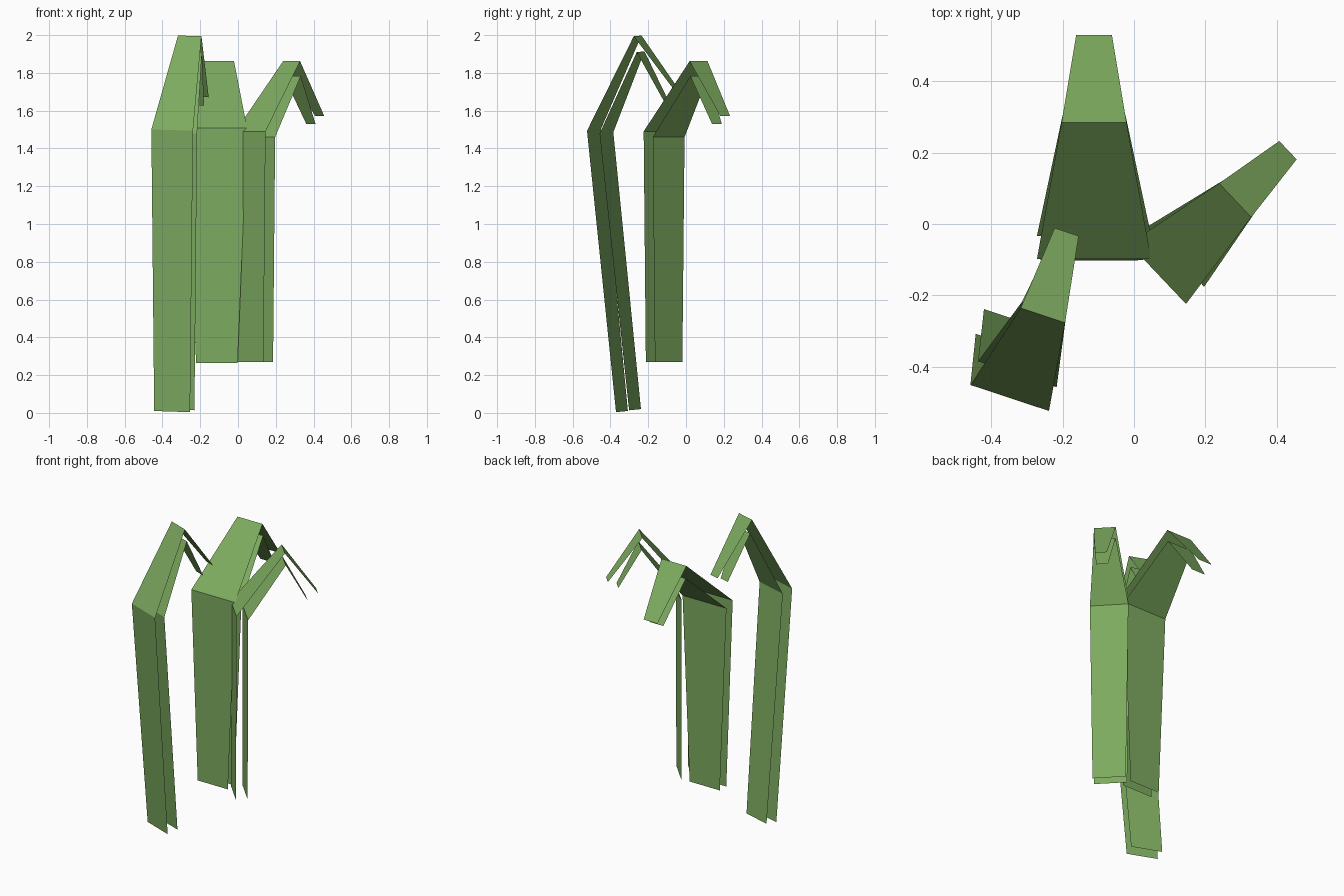
import bpy
import bmesh
from math import radians
from mathutils import Matrix, Vector

cube = bpy.data.objects.get("Cube")
if cube:
    bpy.data.objects.remove(cube, do_unlink=True)

# Single leaf colour
green = bpy.data.materials.new("leaf_green")
green.use_nodes = True
colour = (0.205, 0.405, 0.115, 1)
green.diffuse_color = colour
green.node_tree.nodes["Principled BSDF"].inputs["Base Color"].default_value = colour


def sheet(name, origin, heading, sway, profile, half_widths):
    """Bent strip: profile is (forward, height) per fold, one half width each."""
    place = Matrix.Translation((*origin, 0)) @ Matrix.Rotation(radians(heading), 4, "Z")
    bm = bmesh.new()
    rows = []
    for (forward, height), half in zip(profile, half_widths):
        rows.append([bm.verts.new(place @ Vector((s + sway * height, forward, height - sway * s)))
                     for s in (-half, half)])
    for a, b in zip(rows, rows[1:]):
        bm.faces.new((a[0], a[1], b[1], b[0]))
    mesh = bpy.data.meshes.new(name)
    bm.to_mesh(mesh)
    bm.free()
    mesh.materials.append(green)
    bpy.context.collection.objects.link(bpy.data.objects.new(name, mesh))


def leaf(name, origin, heading, sway, half_widths, outer, inner):
    """Two nested sheets folded at the shoulder and the crest."""
    sheet(name + "_outer", origin, heading, sway, outer, half_widths)
    sheet(name + "_inner", origin, heading, sway, inner, half_widths)


slim = (0.1, 0.116, 0.0655, 0.0355)
broad = (0.11, 0.16, 0.091, 0.05)

# Tall leaf, leaning at the front right
leaf("tall_leaf", (-0.349, -0.339), -18.3, 0.0315, slim,
     [(0, 0.007), (-0.141, 1.497), (0.108, 1.996), (0.351, 1.672)],
     [(0.073, 0.017), (-0.071, 1.482), (0.124, 1.912), (0.276, 1.628)])

# Broad leaf in the middle, bending straight back
leaf("broad_leaf", (-0.112, -0.103), 0, 0, broad,
     [(0, 0.265), (0.005, 1.508), (0.388, 1.862), (0.633, 1.565)],
     [(0.068, 0.265), (0.07, 1.48), (0.395, 1.782), (0.57, 1.525)])

# Short leaf on the left, bending outwards
leaf("short_leaf", (0.066, -0.14), -46.5, 0, slim,
     [(0, 0.27), (0, 1.49), (0.3, 1.862), (0.504, 1.573)],
     [(0.07, 0.27), (0.07, 1.46), (0.305, 1.783), (0.441, 1.53)])
